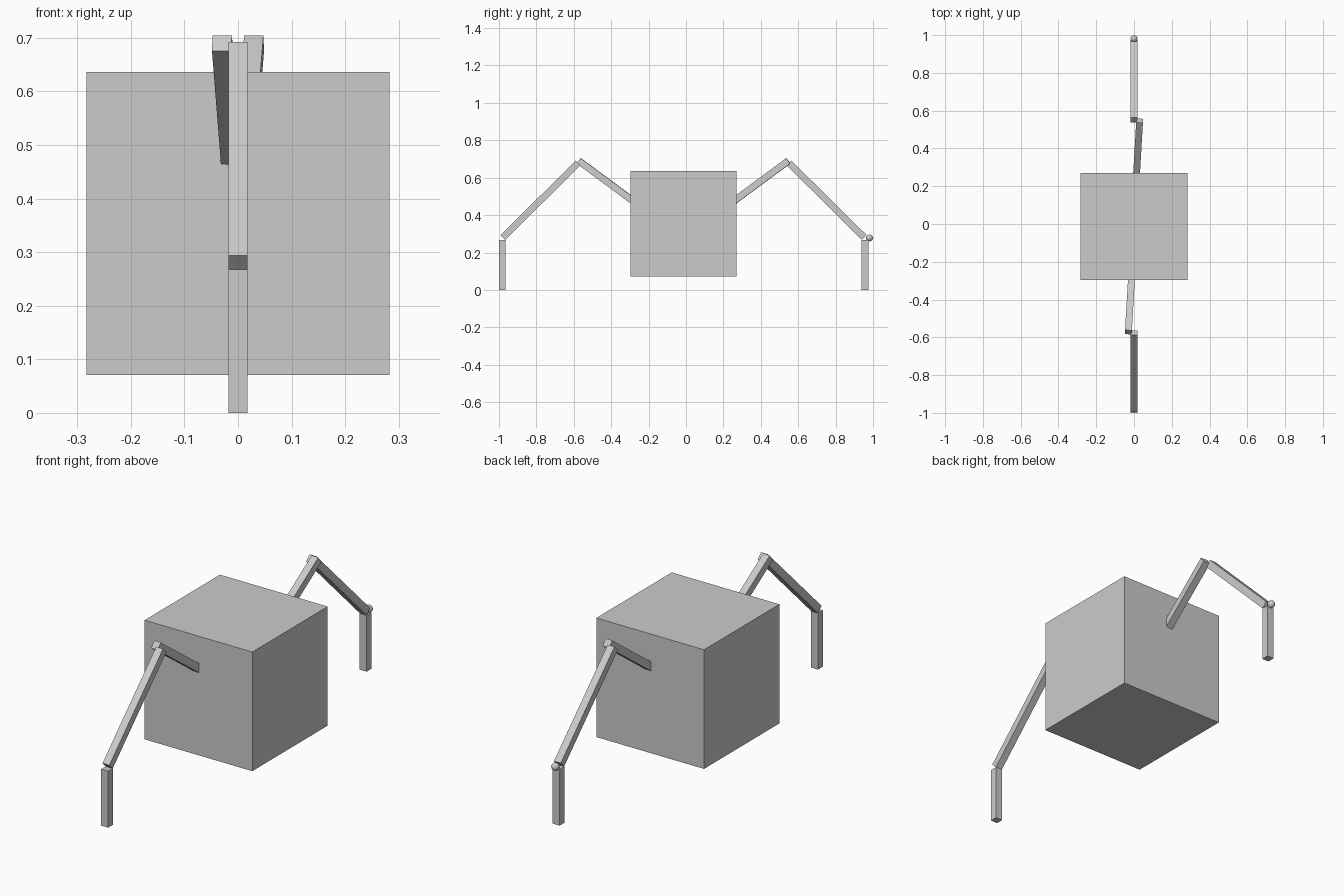
import bpy
from mathutils import Vector, Matrix

if "Cube" in bpy.data.objects:
    bpy.data.objects.remove(bpy.data.objects["Cube"])

CY = -0.013          # centre line of the body along y
T = 0.036            # thickness of the leg bars


def box(name, center, size):
    bpy.ops.mesh.primitive_cube_add(size=1, location=center)
    ob = bpy.context.object
    ob.name = name
    ob.scale = size
    bpy.ops.object.transform_apply(location=False, rotation=False, scale=True)
    return ob


def bar(name, a, b):
    """Square bar running from point a to point b, sides kept upright."""
    a, b = Vector(a), Vector(b)
    d = (b - a).normalized()
    side = d.cross(Vector((0, 0, 1))).normalized()
    up = side.cross(d)
    ob = box(name, (0, 0, 0), (T, (b - a).length, T))
    m = Matrix((side, d, up)).transposed().to_4x4()
    ob.matrix_world = Matrix.Translation((a + b) / 2) @ m
    return ob


# Cube body
box("body", (0, CY - 0.001, 0.3535), (0.566, 0.566, 0.566))

# Two jointed legs, each the other turned by 180 degrees
for label, s in (("front", -1), ("back", 1)):
    def p(x, y, z):
        return (s * x, CY + s * y, z)

    bar(label + "_upper_leg", p(0.003, 0.10, 0.35), p(0.030, 0.56, 0.69))
    bar(label + "_middle_leg", p(0, 0.563, 0.6795), p(0, 0.966, 0.2805))
    box(label + "_lower_leg", p(0, 0.970, 0.134), (T, T, 0.268))

# Small ball on the back knee
bpy.ops.mesh.primitive_uv_sphere_add(segments=24, ring_count=12, radius=0.018,
                                     location=(0, 0.981, 0.278))
ball = bpy.context.object
ball.name = "knee_ball"
bpy.ops.object.shade_smooth()
